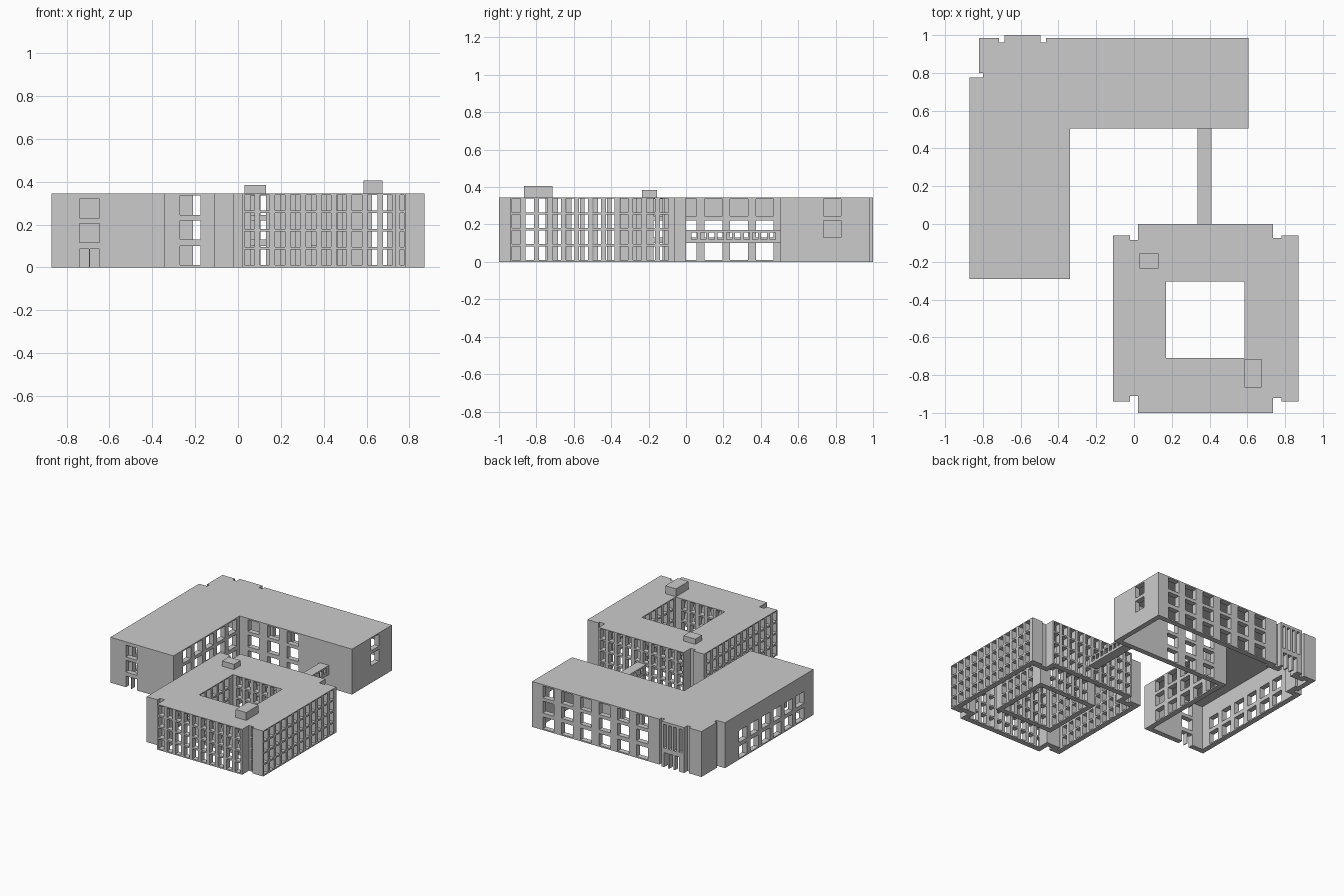
import bpy
import bmesh
from mathutils import Vector

cube = bpy.data.objects.get("Cube")
if cube:
    bpy.data.objects.remove(cube, do_unlink=True)

H = 0.345          # building height
CEILING = 0.341    # underside of the thin roof
WALL = 0.04        # wall thickness


def make_object(name, bm):
    bmesh.ops.recalc_face_normals(bm, faces=bm.faces[:])
    mesh = bpy.data.meshes.new(name)
    bm.to_mesh(mesh)
    bm.free()
    obj = bpy.data.objects.new(name, mesh)
    bpy.context.collection.objects.link(obj)
    return obj


def add_box(bm, lo, hi):
    verts = bmesh.ops.create_cube(bm, size=1)["verts"]
    for v in verts:
        v.co = Vector([a if c < 0 else b for a, b, c in zip(lo, hi, v.co)])


def box(name, lo, hi):
    bm = bmesh.new()
    add_box(bm, lo, hi)
    return make_object(name, bm)


def prism(name, outline, z0, z1):
    bm = bmesh.new()
    face = bm.faces.new([bm.verts.new((x, y, z0)) for x, y in outline])
    top = bmesh.ops.extrude_face_region(bm, geom=[face])["geom"]
    bmesh.ops.translate(bm, vec=(0, 0, z1 - z0),
                        verts=[v for v in top if isinstance(v, bmesh.types.BMVert)])
    return make_object(name, bm)


def inset(outline, t):
    """Move every side of a counter-clockwise, right-angled outline inwards."""
    pts = [Vector(p) for p in outline]
    result = []
    for i, p in enumerate(pts):
        a = (p - pts[i - 1]).normalized()
        b = (pts[(i + 1) % len(pts)] - p).normalized()
        result.append(p + t * Vector((-a.y - b.y, a.x + b.x)))
    return result


def cut(obj, cutter):
    cutter.hide_render = True
    mod = obj.modifiers.new("cut", 'BOOLEAN')
    mod.operation = 'DIFFERENCE'
    mod.solver = 'EXACT'
    mod.object = cutter
    bpy.context.view_layer.objects.active = obj
    bpy.ops.object.modifier_apply(modifier=mod.name)
    bpy.data.objects.remove(cutter, do_unlink=True)


def windows(obj, axis, wall, start, pitch, count, width, rows, depth=0.045):
    """Cut a grid of openings through the wall standing at axis = wall."""
    bm = bmesh.new()
    for i in range(count):
        u = start + i * pitch
        for z0, z1 in rows:
            lo, hi = (wall - depth, u), (wall + depth, u + width)
            if axis == 'y':
                lo, hi = lo[::-1], hi[::-1]
            add_box(bm, (*lo, z0), (*hi, z1))
    cut(obj, make_object("window_cutter", bm))


# Square block with recessed corners, hollow and open below
block_outline = [
    (-0.11, -0.94), (-0.02, -0.94), (-0.02, -0.91), (0.02, -0.91),
    (0.02, -1.0), (0.735, -1.0), (0.735, -0.92), (0.78, -0.92),
    (0.78, -0.94), (0.87, -0.94), (0.87, -0.06), (0.78, -0.06),
    (0.78, -0.075), (0.735, -0.075), (0.735, 0), (0.02, 0),
    (0.02, -0.085), (-0.02, -0.085), (-0.02, -0.06), (-0.11, -0.06)]
cx0, cx1, cy0, cy1 = 0.17, 0.585, -0.71, -0.305

block = prism("square_block", block_outline, 0, H)
cut(block, prism("hollow", inset(block_outline, WALL), -1, CEILING))
cut(block, box("court_cutter", (cx0, cy0, -1), (cx1, cy1, 1)))

# Courtyard walls hang under the roof
court = box("courtyard_walls", (cx0 - WALL, cy0 - WALL, 0),
            (cx1 + WALL, cy1 + WALL, CEILING))
cut(court, box("court_cutter", (cx0, cy0, -1), (cx1, cy1, 1)))

# Four storeys of close-set windows
PITCH, WIDTH = 0.0718, 0.046
storeys = [(0.01 + 0.085 * i, 0.083 + 0.085 * i) for i in range(4)]
for y in (-1.0, 0):
    windows(block, 'y', y, 0.03, PITCH, 10, WIDTH, storeys)
for x in (-0.11, 0.87):
    windows(block, 'x', x, -0.93, PITCH, 12, WIDTH, storeys)
windows(block, 'y', -0.92, 0.755, 1, 1, 0.02, storeys)
for y in (cy0, cy1):
    windows(court, 'y', y, 0.2, PITCH, 5, WIDTH, storeys)
for x in (cx0, cx1):
    windows(court, 'x', x, -0.685, PITCH, 5, WIDTH, storeys)

# L-shaped building, hollow and open below
wing_outline = [
    (-0.87, -0.29), (-0.34, -0.29), (-0.34, 0.505), (0.605, 0.505),
    (0.605, 0.985), (-0.465, 0.985), (-0.465, 0.96), (-0.495, 0.96),
    (-0.495, 1.0), (-0.685, 1.0), (-0.685, 0.96), (-0.715, 0.96),
    (-0.715, 0.985), (-0.82, 0.985), (-0.82, 0.8), (-0.8, 0.8),
    (-0.8, 0.775), (-0.87, 0.775)]
wing = prism("l_shaped_building", wing_outline, 0, H)
cut(wing, prism("hollow", inset(wing_outline, WALL), -1, CEILING))

# Three storeys of large windows
low, mid, high = (0.01, 0.1), (0.13, 0.22), (0.245, 0.335)
BIG = 0.095
windows(wing, 'y', 0.985, -0.368, 0.1575, 6, BIG, (low, mid, high))
windows(wing, 'y', 0.505, -0.27, 0.165, 3, BIG, (low, mid, high))
windows(wing, 'x', -0.34, -0.175, 0.137, 5, BIG, (low, mid, high))
windows(wing, 'x', -0.87, -0.175, 0.137, 6, BIG, (low, mid))
windows(wing, 'x', 0.605, 0.735, 1, 1, BIG, (mid, high))

# End wall: two windows above a double door
windows(wing, 'y', -0.29, -0.74, 1, 1, 0.093, ((0.115, 0.205), (0.23, 0.32)))
windows(wing, 'y', -0.29, -0.74, 0.049, 2, 0.044, ((-0.05, 0.085),))

# Rear entrance: tall slots above three doorways
windows(wing, 'y', 1.0, -0.665, 0.043, 4, 0.025, ((0.145, 0.325),))
windows(wing, 'y', 1.0, -0.64, 0.045, 3, 0.033, ((-0.05, 0.11),))

# Enclosed footbridge joining the buildings
bridge = box("footbridge", (0.335, 0, 0.1), (0.41, 0.505, 0.17))
cut(bridge, box("hollow", (0.347, 0.01, 0.108), (0.398, 0.495, 0.164)))
windows(bridge, 'x', 0.3725, 0.03, 0.0465, 10, 0.03, ((0.12, 0.158),), 0.06)

# Rooftop plant rooms
box("roof_box_rear", (0.03, -0.235, H), (0.13, -0.155, 0.385))
box("roof_box_front", (0.585, -0.865, H), (0.675, -0.715, 0.405))
